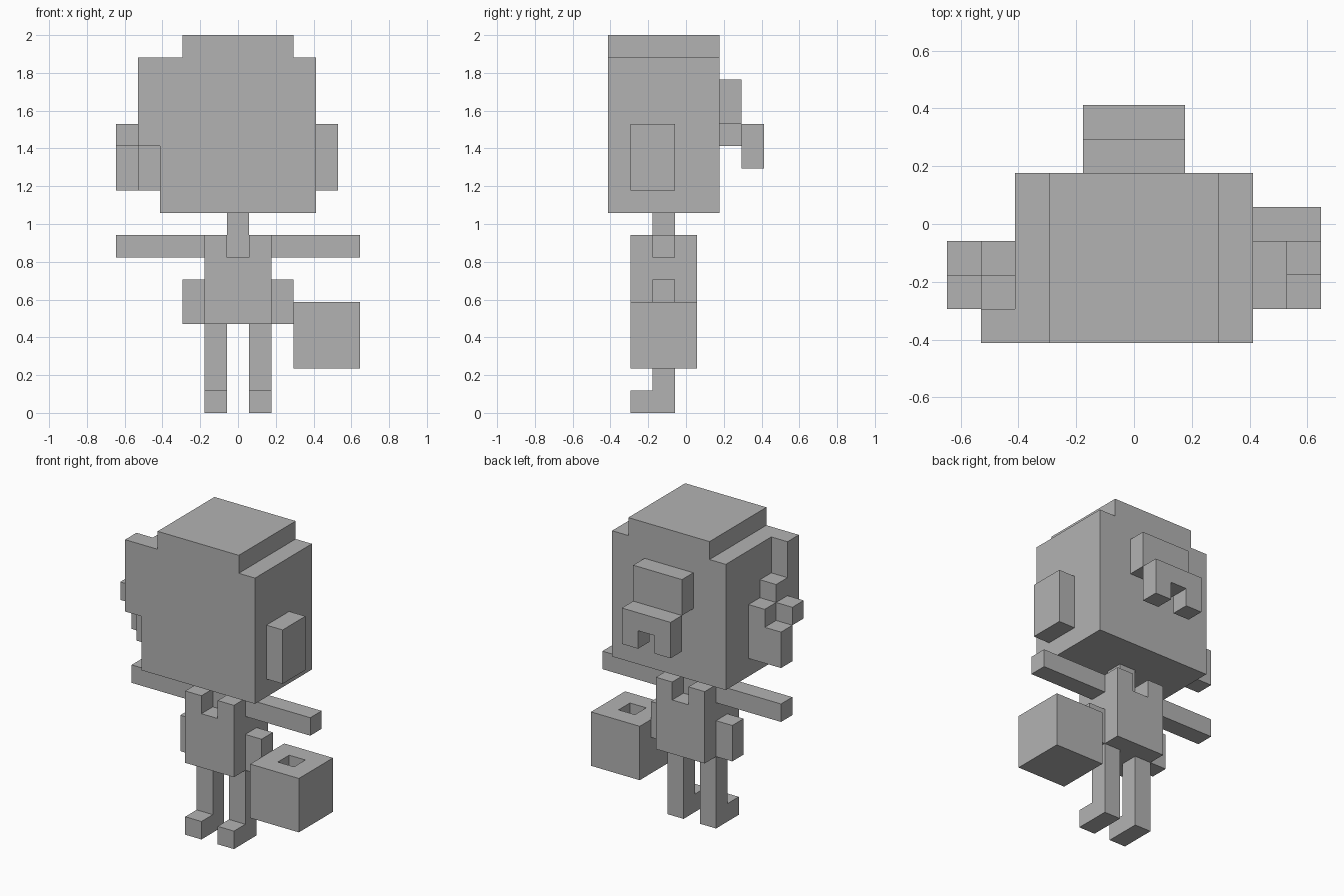
import bpy
import bmesh
from mathutils import Vector

cube = bpy.data.objects.get("Cube")
if cube:
    bpy.data.objects.remove(cube, do_unlink=True)

# Everything sits on a block grid: 11 wide, 7 deep, 17 high
WIDE, DEEP, HIGH = 11, 7, 17
UNIT = 2 / HIGH

grey = bpy.data.materials.new("plain_grey")
grey.use_nodes = True
colour = (0.45, 0.45, 0.45, 1)
grey.diffuse_color = colour
grey.node_tree.nodes["Principled BSDF"].inputs["Base Color"].default_value = colour


def finish(name, bm):
    """Scale from block units to the final frame and link the object."""
    for v in bm.verts:
        v.co = (v.co - Vector((WIDE / 2, DEEP / 2, 0))) * UNIT
    bmesh.ops.recalc_face_normals(bm, faces=bm.faces)
    mesh = bpy.data.meshes.new(name)
    bm.to_mesh(mesh)
    bm.free()
    mesh.materials.append(grey)
    obj = bpy.data.objects.new(name, mesh)
    bpy.context.collection.objects.link(obj)
    return obj


def prism(profile, axis, lo, hi):
    """Extrude a flat outline along x or y."""
    bm = bmesh.new()
    place = (lambda a, b: (lo, a, b)) if axis == "x" else (lambda a, b: (a, lo, b))
    face = bm.faces.new([bm.verts.new(place(a, b)) for a, b in profile])
    ext = bmesh.ops.extrude_face_region(bm, geom=[face])
    shift = Vector((hi - lo, 0, 0) if axis == "x" else (0, hi - lo, 0))
    bmesh.ops.translate(bm, vec=shift,
                        verts=[e for e in ext["geom"] if isinstance(e, bmesh.types.BMVert)])
    return bm


def block(x, y, z):
    outline = [(x[0], z[0]), (x[1], z[0]), (x[1], z[1]), (x[0], z[1])]
    return prism(outline, "y", *y)


def box(name, x, y, z):
    return finish(name, block(x, y, z))


def flip(x):
    return (WIDE - x[1], WIDE - x[0])


# Head with a raised crown
finish("head", prism([(2, 9), (9, 9), (9, 16), (8, 16), (8, 17), (3, 17), (3, 16), (2, 16)],
                     "y", 0, 5))

# Ears, with a hair lock and ornament on the right one
box("left_ear", (9, 10), (1, 3), (10, 13))
finish("right_ear", prism([(1, 10), (3, 10), (3, 13), (2, 13), (2, 14), (1, 14)], "x", 1, 2))
box("side_lock", (1, 2), (0, 1), (12, 16))
box("ornament_top", (0, 1), (1, 2), (12, 13))
box("ornament_drop", (0, 1), (2, 3), (10, 12))

# Bun and forked tail behind the head
box("hair_bun", (4, 7), (5, 6), (13, 15))
box("hair_tie", (5, 6), (5, 6), (12, 13))
finish("hair_tail", prism([(4, 11), (5, 11), (5, 12), (6, 12), (6, 11), (7, 11), (7, 13), (4, 13)],
                          "y", 6, 7))

# Torso with a neck slot between the shoulder straps
finish("torso", prism([(4, 4), (7, 4), (7, 8), (6, 8), (6, 7), (5, 7), (5, 8), (4, 8)],
                      "y", 1, 4))
box("neck", (5, 6), (2, 3), (7, 9))

# Paired limbs
foot_outline = [(1, 0), (3, 0), (3, 4), (2, 4), (2, 1), (1, 1)]
for side, place in (("right", lambda x: x), ("left", flip)):
    box(side + "_arm", place((0, 4)), (2, 3), (7, 8))
    box(side + "_hip", place((3, 4)), (2, 3), (4, 6))
    finish(side + "_leg", prism(foot_outline, "x", *place((4, 5))))

# Bucket, hollowed from the top
bm = block((8, 11), (1, 4), (2, 5))
bmesh.ops.recalc_face_normals(bm, faces=bm.faces)
top = max(bm.faces, key=lambda f: f.calc_center_median().z)
bmesh.ops.inset_region(bm, faces=[top], thickness=1, use_even_offset=True)
well = bmesh.ops.extrude_discrete_faces(bm, faces=[top])["faces"][0]
bmesh.ops.translate(bm, vec=(0, 0, -2), verts=well.verts)
finish("bucket", bm)
